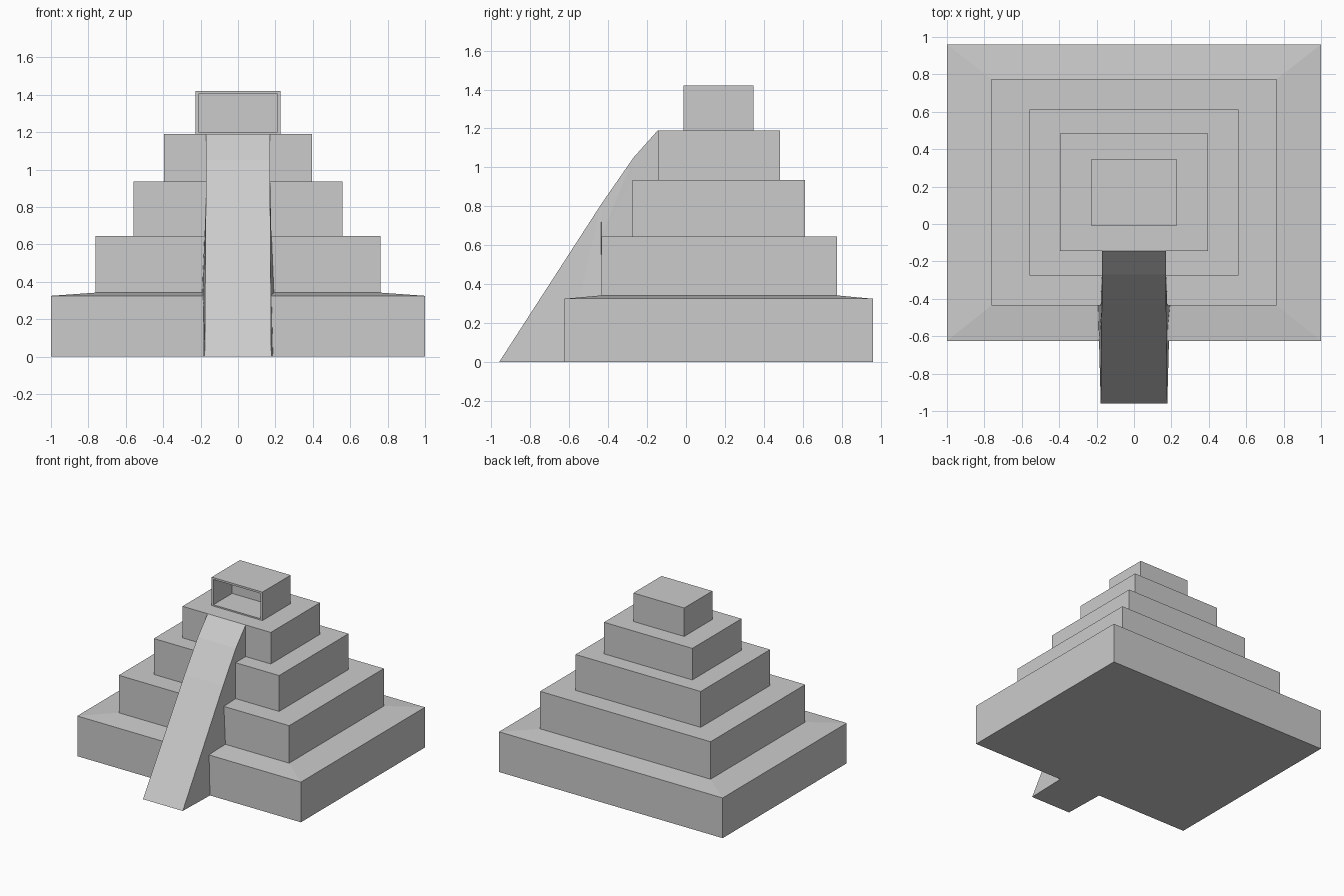
import bpy, bmesh

if "Cube" in bpy.data.objects:
    bpy.data.objects.remove(bpy.data.objects["Cube"])


def finish(bm, name):
    bmesh.ops.recalc_face_normals(bm, faces=bm.faces)
    mesh = bpy.data.meshes.new(name)
    bm.to_mesh(mesh)
    bm.free()
    obj = bpy.data.objects.new(name, mesh)
    bpy.context.collection.objects.link(obj)
    return obj


def stack(bm, rings):
    """Join rectangular rings (half width, y front, y back, z) into a capped shell."""
    loops = [[bm.verts.new(p) for p in ((-w, y0, z), (w, y0, z), (w, y1, z), (-w, y1, z))]
             for w, y0, y1, z in rings]
    for a, b in zip(loops, loops[1:]):
        for i in range(4):
            j = (i + 1) % 4
            bm.faces.new((a[i], a[j], b[j], b[i]))
    bm.faces.new(loops[0][::-1])
    bm.faces.new(loops[-1])


# Stepped pyramid body: each tier is (half width, y front, y back, z bottom, z top)
tiers = [
    (1.0, -0.625, 0.96, 0.0, 0.325),
    (0.762, -0.435, 0.775, 0.342, 0.645),
    (0.56, -0.275, 0.612, 0.645, 0.935),
    (0.395, -0.145, 0.483, 0.935, 1.19),
]
bm = bmesh.new()
stack(bm, [(w, y0, y1, z) for w, y0, y1, za, zb in tiers for z in (za, zb)])
finish(bm, "stepped_tiers")

# Temple room on top with a wide recessed opening in front
bm = bmesh.new()
stack(bm, [(0.227, -0.012, 0.348, z) for z in (1.185, 1.42)])
bm.normal_update()
bmesh.ops.recalc_face_normals(bm, faces=bm.faces)
front = min(bm.faces, key=lambda f: f.calc_center_median().y)
bmesh.ops.inset_individual(bm, faces=[front], thickness=0.022)
back = bmesh.ops.extrude_discrete_faces(bm, faces=[front])["faces"][0]
bmesh.ops.translate(bm, verts=back.verts, vec=(0, 0.24, 0))
finish(bm, "temple_room")

# Stairway ramp: side profile as (y, z, half width), fitted against the tiers
profile = [
    (-0.96, 0.0, 0.178), (-0.436, 0.81, 0.172), (-0.27, 1.05, 0.17), (-0.145, 1.19, 0.17),
    (-0.145, 0.935, 0.17), (-0.275, 0.935, 0.17), (-0.275, 0.645, 0.172),
    (-0.435, 0.645, 0.178), (-0.435, 0.342, 0.192), (-0.625, 0.325, 0.187), (-0.625, 0.0, 0.187),
]
bm = bmesh.new()
left, right = [[bm.verts.new((s * w, y, z)) for y, z, w in profile] for s in (-1, 1)]
for i in range(len(profile)):
    j = (i + 1) % len(profile)
    bm.faces.new((left[i], left[j], right[j], right[i]))
sides = [bm.faces.new(left), bm.faces.new(right)]
bmesh.ops.triangulate(bm, faces=sides)
finish(bm, "stairway_ramp")
